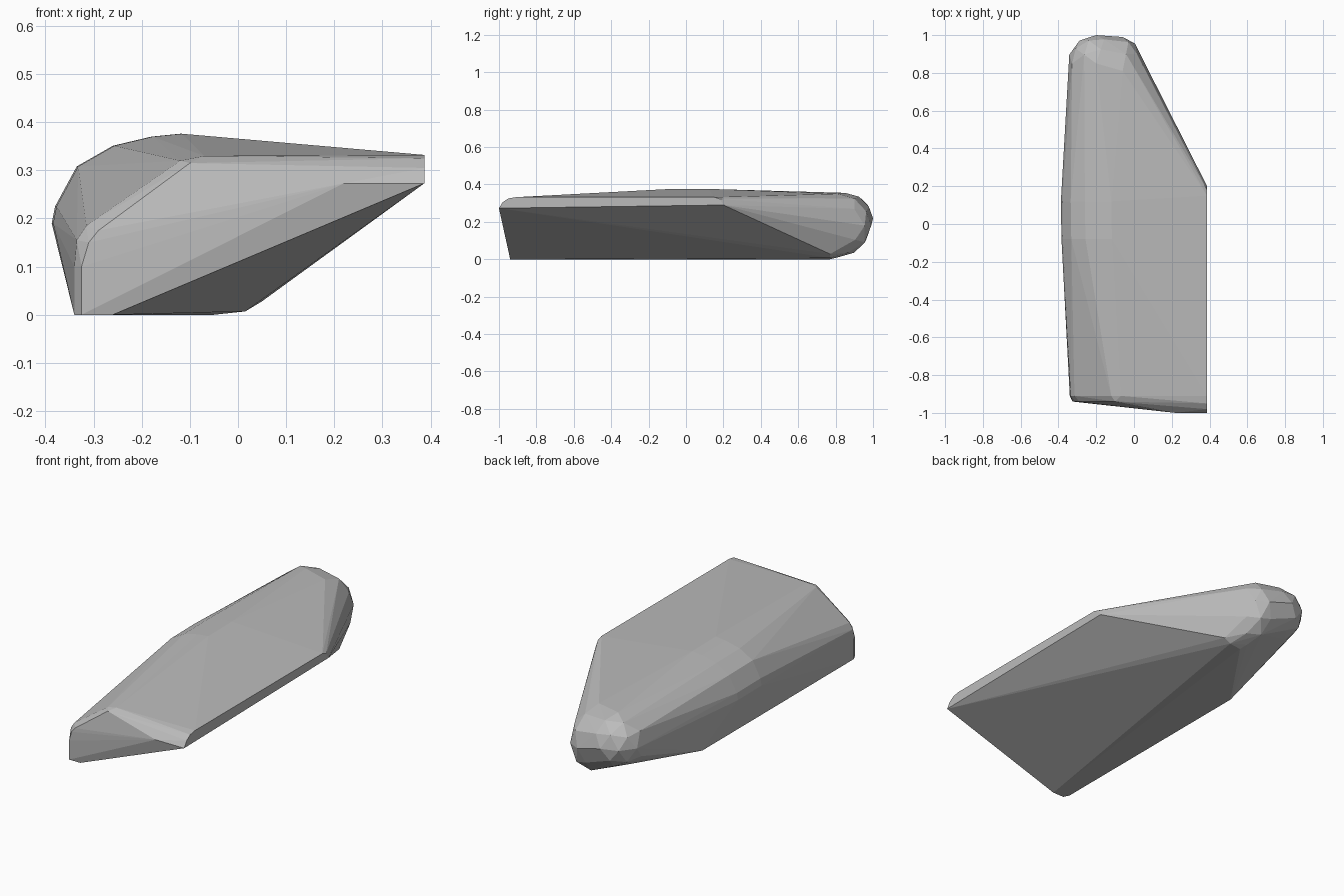
import bpy
import bmesh
from mathutils import Matrix, Vector

cube = bpy.data.objects.get("Cube")
if cube:
    bpy.data.objects.remove(cube, do_unlink=True)

# Plain grey finish
grey = bpy.data.materials.new("plain grey")
grey.use_nodes = True
colour = (0.5, 0.5, 0.5, 1.0)
grey.diffuse_color = colour
grey.node_tree.nodes["Principled BSDF"].inputs["Base Color"].default_value = colour

bm = bmesh.new()


def section(y, profile):
    """Add one cross-section of (x, z) points at depth y."""
    for x, z in profile:
        bm.verts.new((x, y, z))


def ball(centre, radii):
    """Add a faceted ellipsoid for the rounded tip."""
    matrix = Matrix.Translation(centre) @ Matrix.Diagonal(Vector(radii)).to_4x4()
    bmesh.ops.create_icosphere(bm, subdivisions=2, radius=1.0, matrix=matrix)


# Front face and its softened rim
section(-0.94, [(-0.325, 0), (-0.26, 0), (-0.325, 0.10), (-0.31, 0.15),
                (-0.29, 0.175), (-0.10, 0.315)])
section(-0.91, [(-0.34, 0), (-0.34, 0.10), (-0.335, 0.155), (-0.315, 0.185),
                (-0.12, 0.32), (-0.07, 0.33), (0.387, 0.332)])

# Overhanging front corner, rounded along its top
section(-1.0, [(0.22, 0.273), (0.387, 0.273)])
section(-0.98, [(0.387, 0.305)])
section(-0.95, [(0.387, 0.325)])

# Crowned middle
crown = [(-0.387, 0.19), (-0.38, 0.225), (-0.335, 0.308), (-0.26, 0.351),
         (-0.18, 0.37), (-0.12, 0.376)]
section(-0.08, [(x + 0.003, z) for x, z in crown])
section(0.12, crown)

# Rear end of the narrow side and of the base
section(0.15, [(0.387, 0.332)])
section(0.18, [(0.387, 0.322)])
section(0.20, [(0.387, 0.29)])
section(0.35, [(-0.34, 0)])
section(0.77, [(-0.05, 0), (0.015, 0.007), (0.05, 0.028)])

# Rounded rear tip, tilted up to the right
ball((-0.06, 0.81, 0.18), (0.11, 0.18, 0.17))
ball((-0.20, 0.85, 0.22), (0.15, 0.15, 0.135))

# Wrap everything in one convex shell
result = bmesh.ops.convex_hull(bm, input=bm.verts[:], use_existing_faces=False)
unused = {g for g in result["geom_interior"] + result["geom_unused"]
          if isinstance(g, bmesh.types.BMVert)}
bmesh.ops.delete(bm, geom=list(unused), context='VERTS')
hull_faces = {g for g in result["geom"]
              if isinstance(g, bmesh.types.BMFace) and g.is_valid}
inner = [f for f in bm.faces if f not in hull_faces]
bmesh.ops.delete(bm, geom=inner, context='FACES')
loose = [e for e in bm.edges if not e.link_faces]
bmesh.ops.delete(bm, geom=loose, context='EDGES')
bmesh.ops.recalc_face_normals(bm, faces=bm.faces[:])

mesh = bpy.data.meshes.new("shell")
bm.to_mesh(mesh)
bm.free()
mesh.materials.append(grey)
shell = bpy.data.objects.new("shell", mesh)
bpy.context.collection.objects.link(shell)
